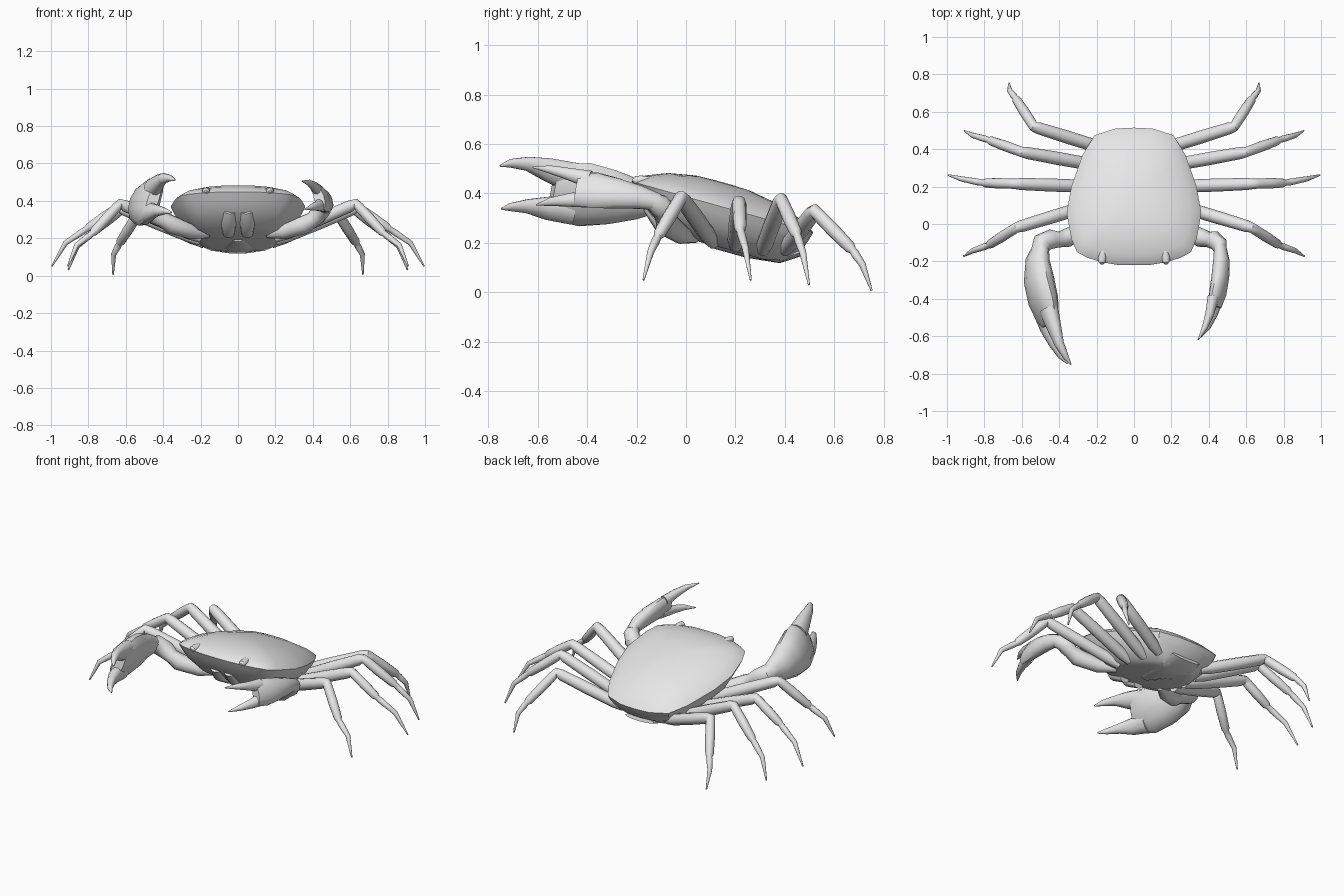
import bpy, bmesh, math
from mathutils import Vector

if "Cube" in bpy.data.objects:
    bpy.data.objects.remove(bpy.data.objects["Cube"])

shell = bpy.data.materials.new("shell_grey")
shell.use_nodes = True
shell.diffuse_color = (0.8, 0.8, 0.8, 1)
for node in shell.node_tree.nodes:
    if node.type == "BSDF_PRINCIPLED":
        node.inputs["Base Color"].default_value = (0.8, 0.8, 0.8, 1)


def loft(name, rings, angle=40):
    """Skin a list of equal-length closed rings and cap both ends."""
    bm = bmesh.new()
    rows = [[bm.verts.new(p) for p in ring] for ring in rings]
    n = len(rows[0])
    for a, b in zip(rows, rows[1:]):
        for i in range(n):
            j = (i + 1) % n
            bm.faces.new((a[i], a[j], b[j], b[i]))
    bm.faces.new(rows[0])
    bm.faces.new(rows[-1])
    bmesh.ops.recalc_face_normals(bm, faces=bm.faces)
    mesh = bpy.data.meshes.new(name)
    bm.to_mesh(mesh)
    bm.free()
    mesh.materials.append(shell)
    for p in mesh.polygons:
        p.use_smooth = True
    mesh.set_sharp_from_angle(angle=math.radians(angle))
    obj = bpy.data.objects.new(name, mesh)
    bpy.context.collection.objects.link(obj)
    return obj


def tube(name, stations, lean=0, side=1, sides=12):
    """Elliptical tube through (x, y, z, half width, half height) stations."""
    pts = [Vector((s[0] * side, s[1], s[2])) for s in stations]
    rings = []
    for k, s in enumerate(stations):
        t = (pts[min(k + 1, len(pts) - 1)] - pts[max(k - 1, 0)]).normalized()
        across = t.cross(Vector((lean, 0, 1))).normalized()
        up = across.cross(t)
        rings.append([pts[k] + across * s[3] * math.cos(a) + up * s[-1] * math.sin(a)
                      for a in (2 * math.pi * i / sides for i in range(sides))])
    return loft(name, rings)


# Carapace and underside: one outline scaled into a tilted dome and belly
half = [(0, -.22), (.09, -.218), (.17, -.205), (.25, -.18), (.305, -.15), (.335, -.08),
        (.36, .06), (.335, .2), (.275, .37), (.21, .475), (.1, .51), (0, .515)]
outline = half + [(-x, y) for x, y in half[-2:0:-1]]
MID = .15


def body_ring(scale, lift):
    ring = []
    for x, y in outline:
        v = MID + (y - MID) * scale
        ring.append((x * scale, v, .37 - .28 * (v - .06) + lift))
    return ring


loft("carapace", [body_ring(s, h) for s, h in
     ((1, 0), (.96, .014), (.85, .04), (.6, .076), (.3, .097), (.08, .1))], 35)
loft("underside", [body_ring(s, h) for s, h in
     ((1, 0), (.96, -.03), (.88, -.08), (.68, -.15), (.5, -.166), (.1, -.168))], 35)

# Folded abdomen flap and mouth plates
tube("abdomen_flap", [(0, .46, .16, .1, .015), (0, .38, .136, .11, .018),
                      (0, .25, .157, .08, .018), (0, .1, .196, .03, .015)])
for side, tag in ((1, "left"), (-1, "right")):
    tube(tag + "_mouth_plate", [(.045, -.16, .34, .03, .015), (.05, -.11, .275, .04, .025),
                                (.05, -.02, .22, .03, .02)], side=side)
    # Eye stub at the front rim
    tube(tag + "_eye", [(.165, -.14, .455, .015, .012), (.17, -.18, .455, .022, .018),
                        (.172, -.205, .453, .019, .017), (.173, -.216, .452, .007, .006)],
         side=side)

# Walking legs: base, knee, shin end and tip of each
legs = {
    "first_leg": ((.2, .11, .2), (.63, -.02, .385), (.78, -.115, .225), (.91, -.172, .05)),
    "second_leg": ((.2, .2, .185), (.64, .215, .365), (.81, .22, .25), (.995, .262, .05)),
    "third_leg": ((.18, .31, .17), (.6, .385, .375), (.78, .45, .23), (.907, .498, .03)),
    "fourth_leg": ((.15, .4, .17), (.535, .52, .33), (.635, .675, .17), (.668, .752, .006)),
}


def leg(name, base, knee, shin, tip, side):
    base, knee, shin, tip = map(Vector, (base, knee, shin, tip))
    bend = shin.lerp(tip, .5) + Vector((.02 * tip.x, 0, .025))
    path = [(base, .025), (base.lerp(knee, .15), .034), (base.lerp(knee, .55), .035),
            (base.lerp(knee, .93), .032), (knee, .027),
            (knee.lerp(shin, .12), .027), (knee.lerp(shin, .5), .028),
            (knee.lerp(shin, .93), .024), (shin, .016),
            (shin.lerp(bend, .25), .018), (bend, .014), (tip, .004)]
    tube(name, [(*p, r) for p, r in path], side=side, sides=10)


for side, tag in ((1, "left"), (-1, "right")):
    for name, joints in legs.items():
        leg(tag + "_" + name, *joints, side)

# Claw arms, from under the shell to the wrist
arm = [(.16, .04, .22, .02), (.25, -.02, .235, .04), (.36, -.075, .275, .05),
       (.4, -.083, .3, .042)]
tube("left_claw_arm", arm + [(.425, -.085, .325, .05), (.455, -.11, .355, .045),
                             (.465, -.15, .375, .032)])
tube("right_claw_arm", arm + [(.44, -.08, .325, .052), (.49, -.1, .355, .055),
                              (.51, -.16, .375, .045)], side=-1)

# Large right claw: palm with an upper and a lower finger
tube("right_palm", [(-.495, -.11, .365, .04, .045), (-.515, -.19, .375, .06, .085),
                    (-.508, -.3, .385, .075, .118), (-.485, -.41, .395, .07, .138),
                    (-.462, -.5, .405, .05, .125), (-.452, -.54, .41, .03, .1)], lean=.4)
tube("right_upper_finger", [(-.455, -.46, .465, .05, .065), (-.425, -.56, .497, .036, .05),
                            (-.4, -.64, .52, .026, .03), (-.365, -.71, .522, .016, .018),
                            (-.337, -.752, .512, .004, .004)], lean=.4)
tube("right_lower_finger", [(-.49, -.46, .335, .05, .065), (-.465, -.56, .34, .036, .05),
                            (-.43, -.64, .348, .026, .03), (-.39, -.71, .345, .015, .017),
                            (-.355, -.746, .338, .004, .004)], lean=.4)

# Small left claw, slimmer and shorter
tube("left_palm", [(.46, -.11, .365, .03, .035), (.467, -.19, .385, .042, .05),
                   (.462, -.28, .4, .044, .066), (.448, -.37, .413, .04, .078),
                   (.432, -.44, .42, .028, .07)], lean=-.4)
tube("left_upper_finger", [(.425, -.39, .457, .03, .038), (.405, -.48, .48, .024, .025),
                           (.38, -.55, .497, .016, .017), (.343, -.62, .506, .003, .003)],
     lean=-.4)
tube("left_lower_finger", [(.448, -.39, .38, .03, .04), (.425, -.48, .373, .024, .027),
                           (.395, -.55, .366, .016, .017), (.357, -.605, .354, .003, .003)],
     lean=-.4)
